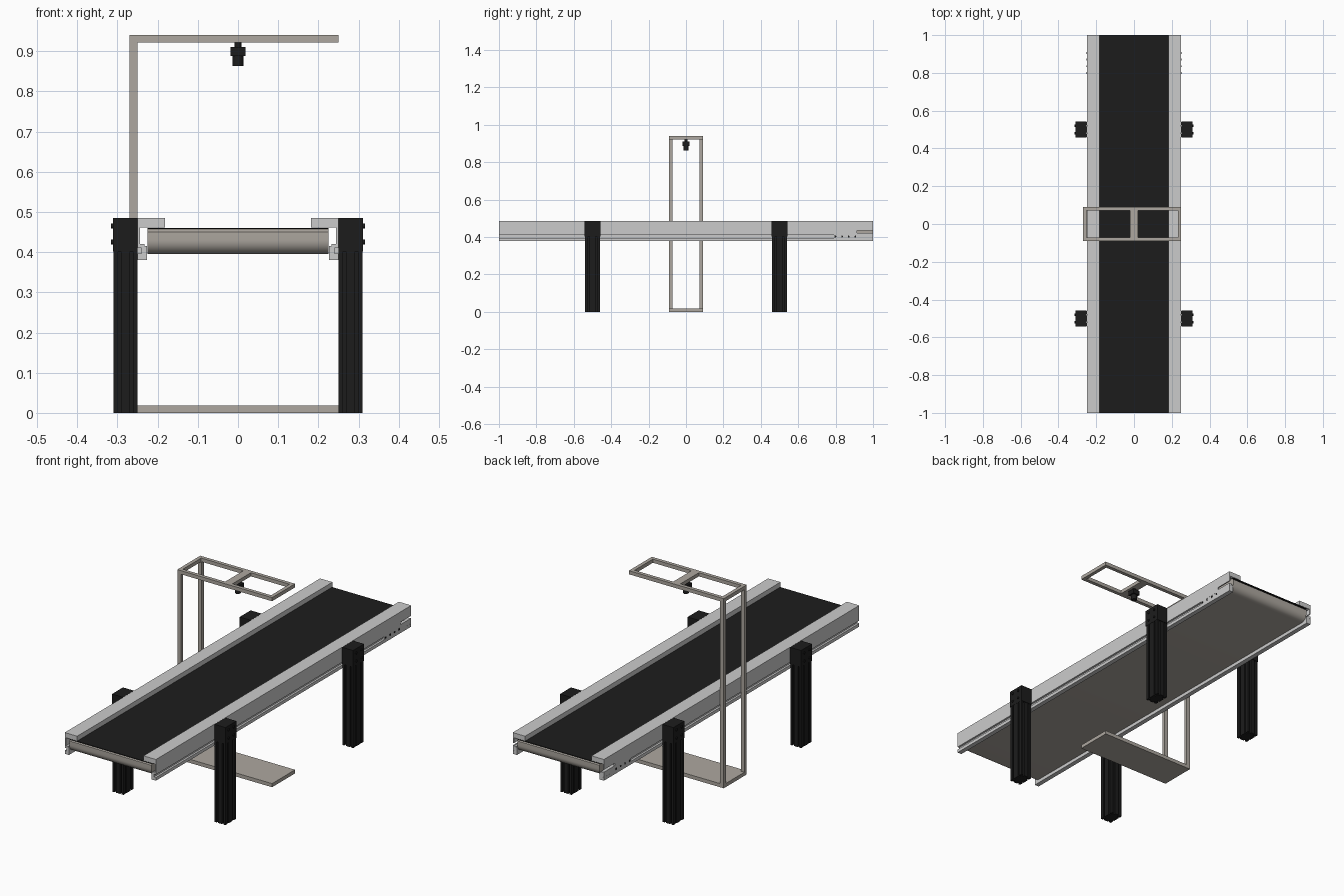
import bpy, bmesh, math
from mathutils import Vector

if "Cube" in bpy.data.objects:
    bpy.data.objects.remove(bpy.data.objects["Cube"])


def material(name, rgb):
    m = bpy.data.materials.new(name)
    m.diffuse_color = (*rgb, 1)
    m.use_nodes = True
    m.node_tree.nodes["Principled BSDF"].inputs["Base Color"].default_value = m.diffuse_color
    return m


BLACK = material("black", (0.012, 0.012, 0.012))
WARM = material("warm_grey", (0.42, 0.39, 0.35))


def finish(name, bm, mat=None):
    bmesh.ops.recalc_face_normals(bm, faces=bm.faces)
    me = bpy.data.meshes.new(name)
    bm.to_mesh(me)
    bm.free()
    ob = bpy.data.objects.new(name, me)
    bpy.context.collection.objects.link(ob)
    if mat:
        me.materials.append(mat)
    return ob


def add_box(bm, x0, x1, y0, y1, z0, z1):
    vs = bmesh.ops.create_cube(bm, size=1)["verts"]
    for v in vs:
        v.co = Vector(((x0 + x1) / 2 + v.co.x * (x1 - x0),
                       (y0 + y1) / 2 + v.co.y * (y1 - y0),
                       (z0 + z1) / 2 + v.co.z * (z1 - z0)))


def boxes(name, dims, mat=None):
    bm = bmesh.new()
    for d in dims:
        add_box(bm, *d)
    return finish(name, bm, mat)


def extrude(name, pts, direction, mat=None):
    bm = bmesh.new()
    face = bm.faces.new([bm.verts.new(p) for p in pts])
    new = bmesh.ops.extrude_face_region(bm, geom=[face])["geom"]
    bmesh.ops.translate(bm, vec=direction, verts=[g for g in new if isinstance(g, bmesh.types.BMVert)])
    return finish(name, bm, mat)


def cylinder(name, r, h, loc, axis="Z", mat=None, n=24):
    rot = (0, math.pi / 2, 0) if axis == "X" else (0, 0, 0)
    bpy.ops.mesh.primitive_cylinder_add(vertices=n, radius=r, depth=h, location=loc, rotation=rot)
    ob = bpy.context.object
    ob.name = name
    if mat:
        ob.data.materials.append(mat)
    bpy.ops.object.shade_smooth_by_angle(angle=math.radians(40))
    return ob


# Bed with rounded lower ends, and the belt on top
r = 0.035
side = [(1 - r + r * math.cos(a), 0.395 + r + r * math.sin(a))
        for a in [-math.pi / 2 + i * math.pi / 16 for i in range(9)]] + [(1, 0.45), (0.99, 0.457)]
outline = side + [(-y, z) for y, z in reversed(side)]
bed = extrude("conveyor_bed", [(-0.225, y, z) for y, z in outline], (0.45, 0, 0), WARM)
bpy.context.view_layer.objects.active = bed
bed.select_set(True)
bpy.ops.object.shade_smooth_by_angle(angle=math.radians(30))
boxes("belt", [(-0.225, 0.225, -1, 1, 0.457, 0.46)], BLACK)

# Side rails: top lip, thin wall, slotted foot
rail = [(0.182, 0.485), (0.25, 0.485), (0.25, 0.41), (0.24, 0.41), (0.24, 0.396), (0.25, 0.396),
        (0.25, 0.38), (0.227, 0.38), (0.227, 0.415), (0.233, 0.415), (0.233, 0.42), (0.244, 0.42),
        (0.244, 0.461), (0.182, 0.461)]
for s, label in ((1, "right"), (-1, "left")):
    ob = extrude(label + "_rail", [(s * x, -1, z) for x, z in rail], (0, 2, 0))
    # Open notch at the rear end of the wall
    cut = boxes(label + "_notch_cutter",
                [(min(s * 0.22, s * 0.27), max(s * 0.22, s * 0.27), 0.915, 1.02, 0.422, 0.434)])
    cut.hide_render = True
    cut.hide_viewport = True
    mod = ob.modifiers.new("notch", "BOOLEAN")
    mod.operation = "DIFFERENCE"
    mod.object = cut
    mod.solver = "EXACT"
    # Groove end plug and its screws
    xs = sorted((s * 0.239, s * 0.2498))
    boxes(label + "_groove_plug", [(*xs, 0.79, 0.999, 0.396, 0.41)])
    for i in range(4):
        cylinder(label + "_plug_screw", 0.005, 0.004, (s * 0.2495, 0.80 + i * 0.035, 0.403), "X", BLACK, 12)


# Slotted extrusion legs with clamps and bolts
def slotted(a, b, depths):
    """Points along one face from a to b, notched at the given fractions."""
    a, b = Vector(a), Vector(b)
    d = (b - a).normalized()
    inward = Vector((-d.y, d.x))
    pts = [a]
    for f in depths:
        c = a.lerp(b, f)
        pts += [c - d * 0.004, c - d * 0.004 + inward * 0.01, c + d * 0.004 + inward * 0.01, c + d * 0.004]
    return pts


def leg_profile(cx, cy):
    c = [(cx - 0.03, cy - 0.04), (cx + 0.03, cy - 0.04), (cx + 0.03, cy + 0.04), (cx - 0.03, cy + 0.04)]
    pts = []
    for i in range(4):
        pts += slotted(c[i], c[(i + 1) % 4], (0.25, 0.75))
    return [(p.x, p.y, 0) for p in pts]


for sx in (-1, 1):
    for y in (-0.5, 0.5):
        name = ("front_" if y < 0 else "rear_") + ("left" if sx < 0 else "right")
        extrude(name + "_leg", leg_profile(sx * 0.28, y), (0, 0, 0.484), BLACK)
        xs = sorted((sx * 0.2505, sx * 0.311))
        boxes(name + "_clamp", [(*xs, y - 0.043, y + 0.043, 0.402, 0.485)], BLACK)
        for z in (0.425, 0.465):
            for dy in (-0.02, 0.02):
                cylinder(name + "_bolt", 0.006, 0.008, (sx * 0.3115, y + dy, z), "X", BLACK, 12)

# Sensor gantry: foot plate, posts, overhead frame
boxes("gantry_foot", [(-0.27, 0.25, -0.09, 0.09, 0, 0.018)], WARM)
boxes("gantry_posts", [(-0.27, -0.25, y, y + 0.018, 0.018, 0.922) for y in (-0.09, 0.072)], WARM)
boxes("gantry_top", [(-0.27, 0.25, -0.09, -0.072, 0.922, 0.94),
                     (-0.27, 0.25, 0.072, 0.09, 0.922, 0.94),
                     (-0.27, -0.252, -0.072, 0.072, 0.922, 0.94),
                     (0.232, 0.25, -0.072, 0.072, 0.922, 0.94),
                     (-0.02, 0.02, -0.072, 0.072, 0.922, 0.94)], WARM)

# Downward camera
boxes("camera_body", [(-0.019, 0.019, -0.019, 0.019, 0.888, 0.911)], BLACK)
cylinder("camera_mount", 0.009, 0.012, (0, 0, 0.916), mat=BLACK)
cylinder("camera_lens", 0.0135, 0.026, (0, 0, 0.876), mat=BLACK)
